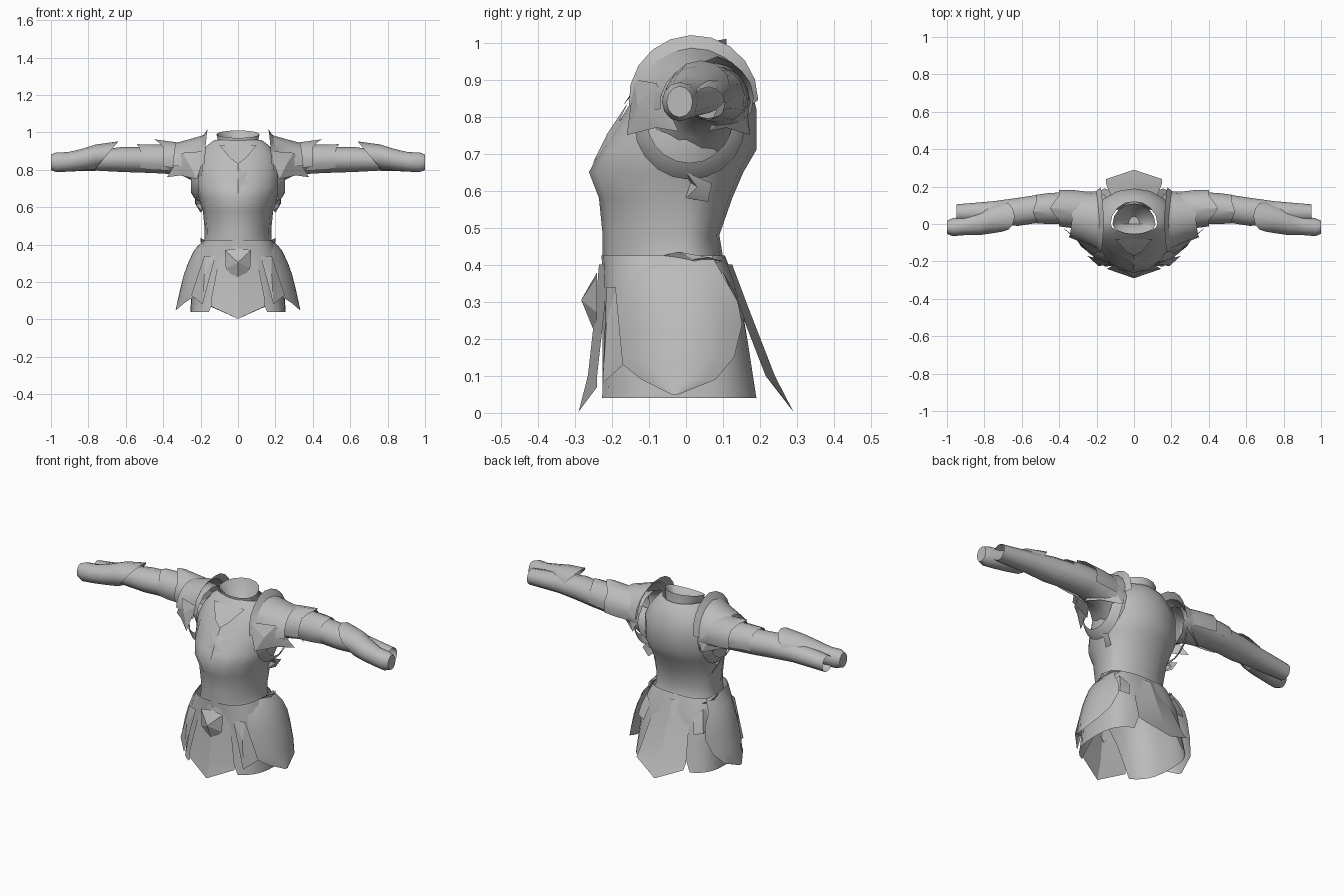
import bpy
import math

default_cube = bpy.data.objects.get("Cube")
if default_cube:
    bpy.data.objects.remove(default_cube, do_unlink=True)

grey = bpy.data.materials.new("plain grey")
grey.use_nodes = True
colour = (0.5, 0.5, 0.5, 1)
grey.diffuse_color = colour
grey.node_tree.nodes["Principled BSDF"].inputs["Base Color"].default_value = colour


def build(name, verts, faces, mirror=False, angle=35):
    mesh = bpy.data.meshes.new(name)
    mesh.from_pydata(verts, [], faces)
    mesh.materials.append(grey)
    part = bpy.data.objects.new(name, mesh)
    bpy.context.collection.objects.link(part)
    if mirror:
        part.modifiers.new("Mirror", "MIRROR").use_mirror_merge = False
    bpy.ops.object.select_all(action="DESELECT")
    part.select_set(True)
    bpy.context.view_layer.objects.active = part
    bpy.ops.object.shade_smooth_by_angle(angle=math.radians(angle))


def surface(name, rows, closed=False, cap=False, mirror=False, angle=35):
    """Skin a list of equal-length rows of points."""
    count = len(rows[0])
    verts = [p for row in rows for p in row]
    faces = []
    for r in range(len(rows) - 1):
        for c in range(count if closed else count - 1):
            d = (c + 1) % count
            faces.append((r * count + c, r * count + d,
                          (r + 1) * count + d, (r + 1) * count + c))
    if cap:
        last = (len(rows) - 1) * count
        faces.append(tuple(range(last, last + count)))
    build(name, verts, faces, mirror, angle)


def body_ring(z, half_width, front, back, tilt=0, sides=16):
    """Ring whose front and back depths differ, raised at the back by the tilt."""
    ring = []
    for i in range(sides):
        a = math.tau * i / sides
        depth = back if math.sin(a) > 0 else -front
        ring.append((half_width * math.cos(a), depth * math.sin(a),
                     z + tilt * math.sin(a)))
    return ring


def arm_ring(x, y, z, ry, rz, sides=12):
    return [(x, y + ry * math.cos(math.tau * i / sides),
             z + rz * math.sin(math.tau * i / sides)) for i in range(sides)]


def plate(name, outline, peak, mirror=False):
    """Faceted plate: an outline fanned to a raised peak."""
    n = len(outline)
    build(name, list(outline) + [peak],
          [(i, (i + 1) % n, n) for i in range(n)], mirror, 15)


# Fitted body with sloping shoulders
torso = [(.36, .2, -.22, .12), (.42, .18, -.225, .1), (.48, .178, -.225, .09),
         (.58, .188, -.235, .125), (.65, .21, -.262, .155), (.71, .23, -.23, .19),
         (.82, .23, -.16, .19), (.88, .205, -.12, .175), (.93, .165, -.08, .15),
         (.96, .125, -.05, .12)]
surface("bodice", [body_ring(*r) for r in torso], closed=True, angle=50)

# Standing collar, lower in front, with a funnel lining
collar = [(.92, .1, -.06, .12), (.95, .106, -.052, .11),
          (.99, .115, -.055, .11, .02), (.94, .08, -.02, .085), (.89, .03, .0, .04)]
surface("collar", [body_ring(*r) for r in collar], closed=True, cap=True)

# Raised neckline and chest star
plate("neckline_plate", [(-.1, -.08, .93), (-.04, -.15, .86), (0, -.17, .83),
                         (.04, -.15, .86), (.1, -.08, .93)], (0, -.11, .9))
star = []
for i in range(12):
    a = math.tau * i / 12
    r = .04 if i % 2 else .085
    x, z = r * math.sin(a), .755 + r * math.cos(a)
    star.append((x, -.199 - .58 * (.765 - z) + abs(x) * .25, z))
plate("chest_star", star, (0, -.212, .755))

# Small side fins at the waist
plate("side_fin", [(.18, .0, .63), (.23, .0, .65), (.23, .07, .62),
                   (.2, .06, .57), (.19, .0, .58)], (.222, .03, .61), True)
plate("waist_tab", [(.17, -.08, .42), (.2, -.02, .435), (.2, .06, .42),
                    (.17, .1, .41), (.19, .03, .39)], (.2, .02, .415), True)

# Arms with glove cuffs
sleeve = [(.19, .03, .81, .14, .13), (.24, .05, .835, .125, .095),
          (.3, .07, .85, .1, .08), (.4, .085, .855, .085, .075),
          (.52, .08, .853, .075, .068), (.62, .065, .855, .075, .067),
          (.75, .06, .85, .062, .055), (.95, .06, .835, .045, .045)]
surface("sleeve", [arm_ring(*r) for r in sleeve], closed=True, mirror=True, angle=50)
glove = [(.7, .04, .88, .08, .072), (.76, .025, .868, .075, .067),
         (.83, .005, .855, .065, .058), (.91, -.01, .842, .05, .052),
         (.97, -.017, .84, .048, .053), (1, -.017, .84, .035, .042)]
rings = [arm_ring(*r) for r in glove]
# The cuff's opening slants toward the elbow on top
rings[0] = [(x + (.88 - z) * .85, y, z) for x, y, z in rings[0]]
surface("glove", rings, closed=True, cap=True, mirror=True, angle=50)


def arch(name, sections, start, end, steps=10, spike=0, lean=0):
    """Plate curved over the arm; each section is x, y, z, radius."""
    rows = []
    for j, (x, y, z, r) in enumerate(sections):
        row = []
        for i in range(steps + 1):
            t = i / steps
            a = math.radians(start + (end - start) * t)
            tip = max(0, 1 - abs(t - .5) * 5) if j == len(sections) - 1 else 0
            drop = abs(t - .5) * lean
            row.append((x + drop + tip * spike, y - r * math.cos(a),
                        z + r * math.sin(a) + tip * spike * .3))
        rows.append(row)
    surface(name, rows, mirror=True, angle=25)


arch("shoulder_guard", [(.16, .02, .845, .175), (.185, .02, .83, .155),
                        (.26, .035, .83, .133), (.33, .045, .83, .115)],
     -5, 180, lean=.04)
arch("upper_pauldron", [(.25, .075, .84, .098), (.33, .08, .845, .102),
                        (.4, .085, .85, .098)], -20, 200, spike=.05)
arch("lower_pauldron", [(.37, .085, .85, .085), (.46, .082, .853, .083),
                        (.52, .08, .855, .077)], -40, 200, spike=.02)
arch("armhole_band", [(.212, .01, .78, .15), (.235, .01, .785, .135),
                      (.25, .01, .79, .115)], 180, 360)

# Pointed tabs hanging in front of and behind the shoulder
tab = [(.17, -.14, .9), (.3, -.08, .89), (.38, -.02, .76),
       (.31, -.08, .77), (.22, -.16, .75)]
plate("front_shoulder_tab", tab, (.26, -.13, .83), True)
plate("back_shoulder_tab", [(x, .045 - y * .8, z) for x, y, z in tab],
      (.26, .155, .83), True)

# Boxy skirt that splits below the hips at front and back
skirt = [(.425, .183, .228, .105), (.36, .215, .225, .13), (.29, .235, .225, .15),
         (.2, .245, .228, .168), (.04, .255, .25, .21)]
rows = []
for z, w, front, back in skirt:
    limit = 90 - 115 * max(0, .3 - z)
    row = []
    for i in range(13):
        a = math.radians(limit * (i / 6 - 1))
        depth = back if a > 0 else -front
        row.append((w * abs(math.cos(a)) ** .7, depth * abs(math.sin(a)) ** .7, z))
    rows.append(row)
surface("skirt", rows, mirror=True, angle=50)


def tail(name, s, stations):
    """Long pointed centre panel with a crease; each station is y, z, half width."""
    rows = []
    for y, z, w in stations:
        rows.append([(-w, s * (y - .025), z), (0, s * y, z), (w, s * (y - .025), z)])
    w = stations[-1][2]
    rows.append([(-w, s * .24, .07), (0, s * .29, .003), (w, s * .24, .07)])
    surface(name, rows, angle=15)


tail("front_panel", -1, [(.235, .4, .08), (.245, .28, .11), (.265, .1, .145)])
tail("back_panel", 1, [(.125, .4, .08), (.17, .28, .12), (.24, .1, .15)])

# Flared hip plates with rounded hems
hip = [(.425, .185, -.08, .07), (.37, .235, -.16, .1), (.3, .268, -.2, .14),
       (.24, .29, -.205, .152), (.15, .312, -.195, .13), (.09, .325, -.12, .08),
       (.05, .335, -.04, -.02)]
rows = []
for z, w, front, back in hip:
    row = []
    for i in range(9):
        y = front + (back - front) * i / 8
        row.append((w * math.sqrt(1 - (y / .245) ** 2), y, z))
    rows.append(row)
surface("hip_plate", rows, mirror=True)

# Narrow flaps beside the hip plates
plate("rear_hip_flap", [(.21, .04, .34), (.18, .1, .38), (.14, .13, .33),
                        (.16, .16, .25), (.21, .14, .26)], (.2, .13, .31), True)
plate("front_hip_flap", [(.12, -.215, .34), (.18, -.19, .34), (.25, -.17, .13),
                         (.19, -.225, .08)], (.18, -.215, .24), True)

# Faceted belt buckle
buckle = [(-.07, .37), (0, .38), (.07, .37), (.065, .27), (0, .2), (-.065, .27)]
plate("buckle", [(x, -.24, z) for x, z in buckle], (0, -.283, .305))
